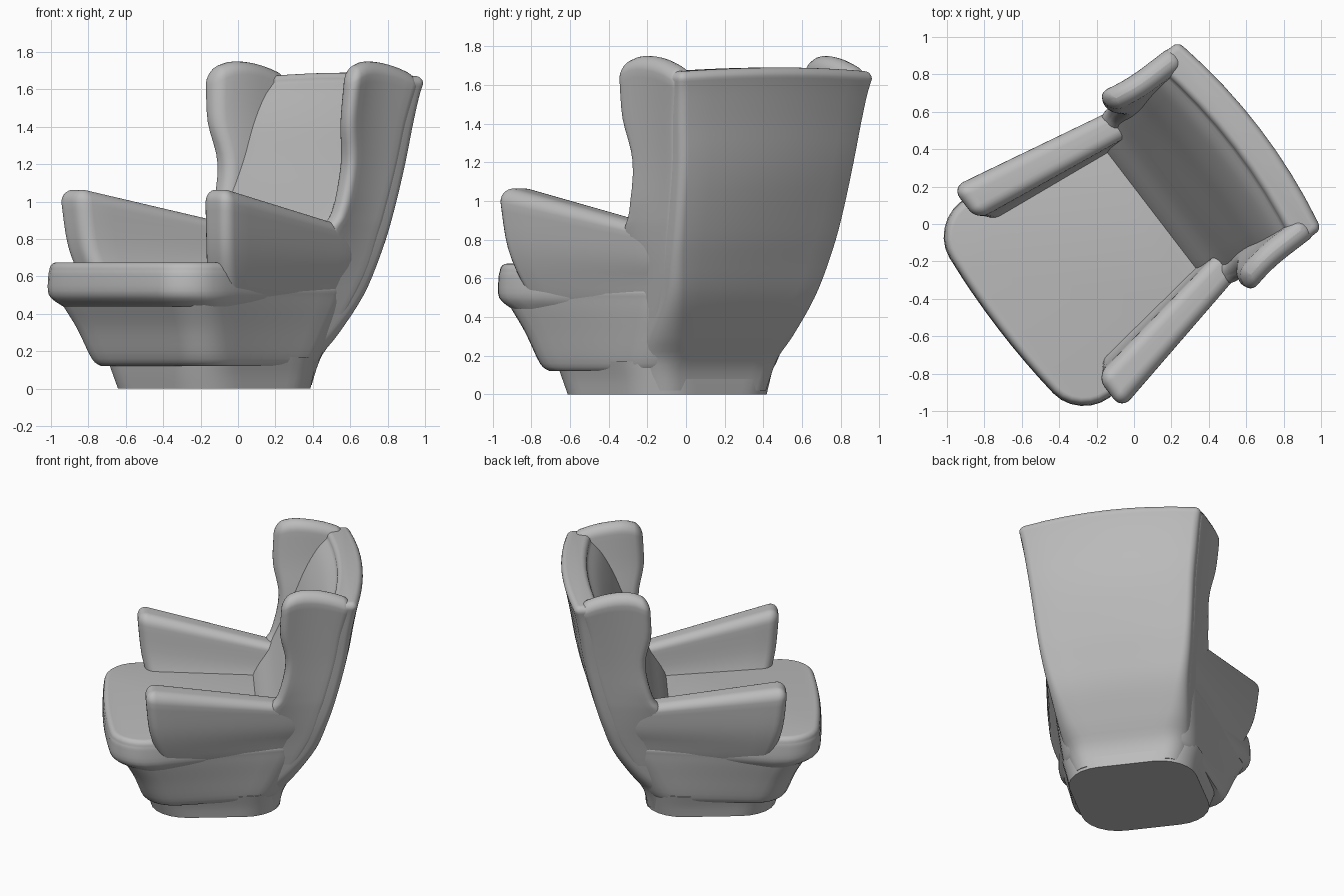
import bpy, bmesh, math

old = bpy.data.objects.get("Cube")
if old:
    bpy.data.objects.remove(old, do_unlink=True)

# One plain upholstery colour
fabric = bpy.data.materials.new("grey_fabric")
fabric.use_nodes = True
GREY = (0.5, 0.5, 0.5, 1)
fabric.diffuse_color = GREY
fabric.node_tree.nodes["Principled BSDF"].inputs["Base Color"].default_value = GREY

# The chair is built facing local +x, then turned to its heading
HEADING = math.atan2(-0.608, -0.794)


def clamp(v):
    return max(0.0, min(1.0, v))


def rounded_rect(x0, x1, y0, y1, r, arc=6, side=8):
    """Rounded rectangle with evenly divided straight sides."""
    r = min(r, (x1 - x0) * 0.49, (y1 - y0) * 0.49)
    centres = [(x1 - r, y1 - r), (x0 + r, y1 - r), (x0 + r, y0 + r), (x1 - r, y0 + r)]
    corners = []
    for q, (cx, cy) in enumerate(centres):
        angles = [(q + k / arc) * math.pi / 2 for k in range(arc + 1)]
        corners.append([(cx + r * math.cos(a), cy + r * math.sin(a)) for a in angles])
    points = []
    for q in range(4):
        points += corners[q]
        (ax, ay), (bx, by) = corners[q][-1], corners[(q + 1) % 4][0]
        points += [(ax + (bx - ax) * k / side, ay + (by - ay) * k / side)
                   for k in range(1, side)]
    return points


def resample(rows, steps=4):
    """Smooth the rows along the height with a Catmull-Rom curve."""
    out = []
    for i in range(len(rows) - 1):
        p = [rows[max(i - 1, 0)], rows[i], rows[i + 1], rows[min(i + 2, len(rows) - 1)]]
        for k in range(steps):
            t = k / steps
            out.append(tuple(
                b + 0.5 * t * (c - a + t * (2 * a - 5 * b + 4 * c - d + t * (3 * (b - c) + d - a)))
                for a, b, c, d in zip(*p)))
    return out + [rows[-1]]


def loft(name, rows, dome=0.0, warp=None, mirror=False):
    """Stack rounded rectangles (z, back, front, inner, outer, radius), dome the top."""
    rows = resample(rows)
    z, x0, x1, y0, y1, r = rows[-1]
    for k in range(1, 7):
        if dome:
            a = k / 6 * math.pi / 2
            i = dome * (1 - math.cos(a)) * 0.95
            rows.append((z + dome * math.sin(a), x0 + i, x1 - i, y0 + i, y1 - i,
                         max(r - i, 0.01)))
    bm = bmesh.new()
    rings = []
    for z, x0, x1, y0, y1, r in rows:
        ring = []
        for x, y in rounded_rect(x0, x1, y0, y1, r):
            co = warp(x, y, z) if warp else (x, y, z)
            ring.append(bm.verts.new((co[0], -co[1] if mirror else co[1], co[2])))
        rings.append(ring)
    for low, high in zip(rings, rings[1:]):
        for k in range(len(low)):
            n = (k + 1) % len(low)
            bm.faces.new((low[k], low[n], high[n], high[k]))
    bm.faces.new(rings[0][::-1])
    bm.faces.new(rings[-1])
    bmesh.ops.recalc_face_normals(bm, faces=bm.faces)
    mesh = bpy.data.meshes.new(name)
    bm.to_mesh(mesh)
    bm.free()
    mesh.materials.append(fabric)
    ob = bpy.data.objects.new(name, mesh)
    bpy.context.collection.objects.link(ob)
    ob.rotation_euler.z = HEADING
    bpy.ops.object.select_all(action='DESELECT')
    ob.select_set(True)
    bpy.context.view_layer.objects.active = ob
    bpy.ops.object.shade_smooth_by_angle(angle=math.radians(40))
    return ob


# Plinth, flaring up to the shell
loft("base", [
    (0, -.28, .60, -.44, .44, .25),
    (.08, -.285, .62, -.455, .455, .24),
    (.17, -.29, .64, -.48, .48, .24)])


# Upholstered shell under the seat, narrower at the rear
def taper_body(x, y, z):
    amount = 0.2 + 0.1 * clamp(z / 0.5)
    return x, y * (1 - amount * (0.7 - x) / 1.2), z


loft("seat_shell", [
    (.12, -.27, .63, -.52, .52, .2),
    (.16, -.30, .67, -.55, .55, .2),
    (.32, -.38, .73, -.595, .595, .2),
    (.44, -.44, .79, -.63, .63, .2),
    (.52, -.47, .83, -.65, .65, .2)], dome=.04, warp=taper_body)


# Seat cushion, wide in front of the arms and bowed at the front
def shape_cushion(x, y, z):
    bow = 0.05 * (1 - (y / 0.66) ** 2) * clamp((x - 0.4) / 0.4)
    return x + bow, y * (1 - 0.35 * max(0, 0.6 - x)), z


loft("seat_cushion", [
    (.44, -.25, .79, -.62, .62, .2),
    (.50, -.25, .86, -.655, .655, .2),
    (.60, -.25, .865, -.655, .655, .2),
    (.635, -.25, .86, -.65, .65, .2)], dome=.04, warp=shape_cushion)


# Backrest, leaning, its rear face slightly bowed
def shape_back(x, y, z):
    bow = 1 - min(1, abs(y) / 0.6) ** 2
    rear = clamp((-0.3 - x) / 0.3)
    return x - 0.06 * bow * rear * clamp((z - 0.3) / 0.8), y, z + 0.02 * bow * clamp(z - 0.7)


loft("backrest", [
    (.02, -.275, .0, -.38, .38, .2),
    (.15, -.305, .0, -.42, .42, .18),
    (.30, -.40, -.02, -.45, .45, .12),
    (.50, -.51, -.06, -.48, .48, .07),
    (.70, -.575, -.13, -.515, .515, .05),
    (.90, -.63, -.25, -.54, .54, .04),
    (1.2, -.70, -.38, -.57, .57, .04),
    (1.4, -.735, -.46, -.595, .595, .04),
    (1.55, -.765, -.54, -.615, .615, .04),
    (1.63, -.785, -.61, -.63, .63, .04)], dome=.04, warp=shape_back)


# Wings, flared at the front edge, crested, and falling to the back corner
def shape_wing(x, y, z):
    flare = 0.045 * clamp((x + 0.55) / 0.3) ** 2 * clamp((z - 0.6) / 0.4)
    bend = 2.5 if x > -0.42 else 0.75
    return x, y + flare, z - bend * (x + 0.42) ** 2 * clamp((z - 1.2) / 0.5)


# Arms, spreading and rising towards the front
def shape_arm(x, y, z):
    return (x, y * (1 - 0.28 * (0.62 - x)),
            z - 0.21 * (0.55 - x) * clamp((z - 0.6) / 0.45))


for side, flip in (("left", False), ("right", True)):
    loft(side + "_wing", [
        (.18, -.27, -.05, .28, .40, .06),
        (.30, -.34, -.06, .34, .445, .06),
        (.60, -.50, -.10, .39, .50, .05),
        (.84, -.57, -.18, .42, .537, .05),
        (.95, -.60, -.25, .43, .55, .05),
        (1.2, -.66, -.30, .45, .575, .05),
        (1.45, -.70, -.262, .485, .605, .055),
        (1.68, -.75, -.268, .505, .635, .06)], dome=.07, warp=shape_wing, mirror=flip)
    loft(side + "_arm", [
        (.20, -.28, .42, .30, .46, .09),
        (.42, -.36, .52, .40, .60, .08),
        (.55, -.40, .57, .44, .66, .07),
        (.75, -.45, .63, .50, .715, .07),
        (.98, -.45, .655, .52, .74, .07)], dome=.075, warp=shape_arm, mirror=flip)
